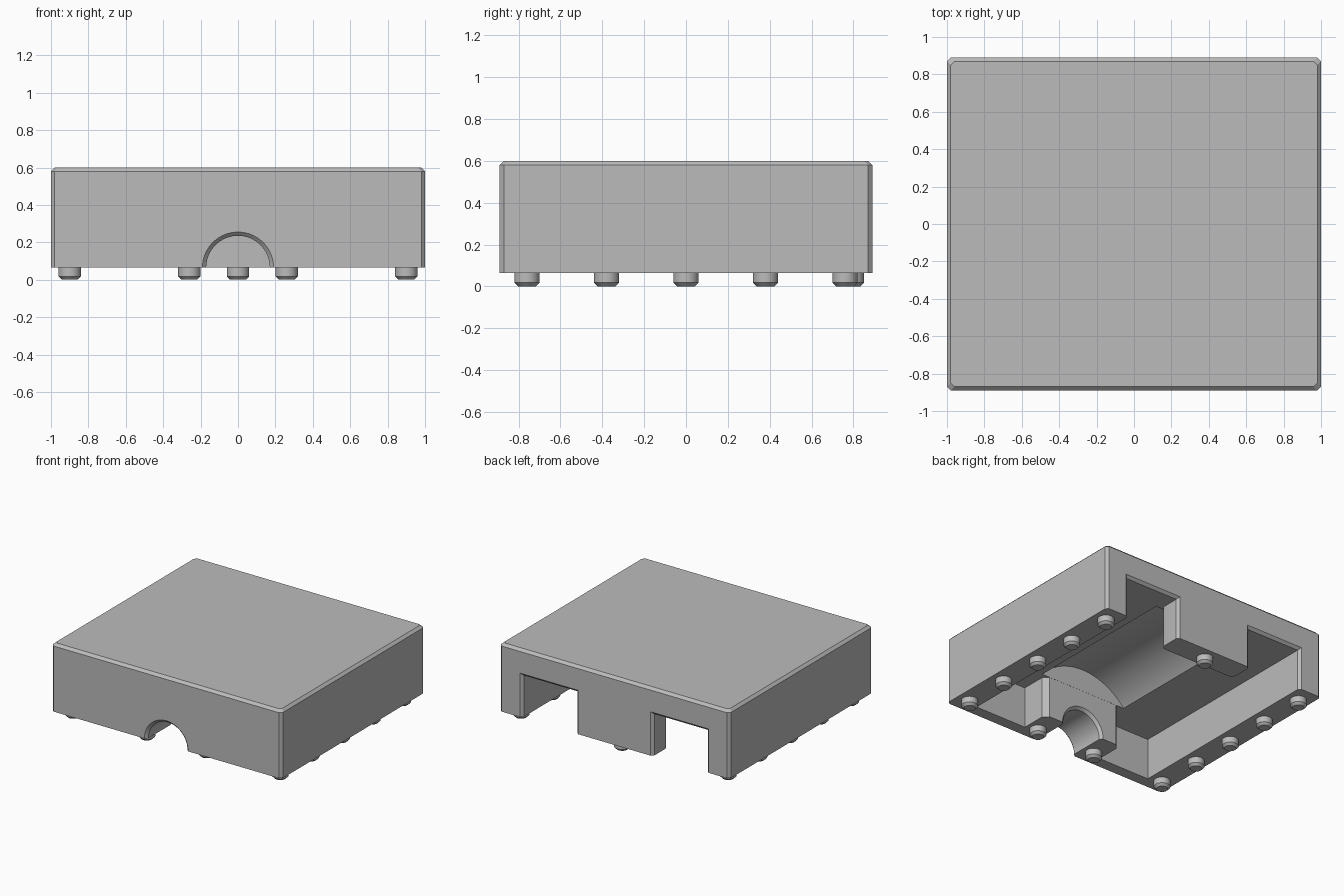
import bpy, bmesh
from math import cos, sin, pi, radians

if "Cube" in bpy.data.objects:
    bpy.data.objects.remove(bpy.data.objects["Cube"])

BASE, TOP, CEILING, BEVEL = 0.065, 0.60, 0.39, 0.02
HALF_X, HALF_Y = 1.0, 0.89

grey = bpy.data.materials.new("mid_grey")
grey.use_nodes = True
COLOUR = (0.5, 0.5, 0.5, 1)
grey.diffuse_color = COLOUR
grey.node_tree.nodes["Principled BSDF"].inputs["Base Color"].default_value = COLOUR


def loft(name, rings):
    """Closed solid through rings that share one point count."""
    bm = bmesh.new()
    loops = [[bm.verts.new(p) for p in ring] for ring in rings]
    n = len(loops[0])
    for a, b in zip(loops, loops[1:]):
        for i in range(n):
            j = (i + 1) % n
            bm.faces.new((a[i], a[j], b[j], b[i]))
    bm.faces.new(loops[0])
    bm.faces.new(loops[-1])
    bmesh.ops.recalc_face_normals(bm, faces=bm.faces)
    mesh = bpy.data.meshes.new(name)
    bm.to_mesh(mesh)
    bm.free()
    mesh.materials.append(grey)
    obj = bpy.data.objects.new(name, mesh)
    bpy.context.collection.objects.link(obj)
    return obj


def tunnel(name, profile, sides=96):
    """Round bar along y from (y, radius) pairs."""
    turn = [2 * pi * i / sides for i in range(sides)]
    return loft(name, [[(r * cos(t), y, BASE + r * sin(t)) for t in turn]
                       for y, r in profile])


def outline(inset, z):
    """Plan of the block with cut corners."""
    x, y, c = HALF_X - inset, HALF_Y - inset, BEVEL
    return [(x - c, -y, z), (x, -y + c, z), (x, y - c, z), (x - c, y, z),
            (c - x, y, z), (-x, y - c, z), (-x, c - y, z), (c - x, -y, z)]


def smooth(obj):
    bpy.ops.object.select_all(action="DESELECT")
    obj.select_set(True)
    bpy.context.view_layer.objects.active = obj
    bpy.ops.object.shade_smooth_by_angle(angle=radians(30))


# Housing block with bevelled top and uprights
housing = loft("housing", [outline(0, BASE), outline(0, TOP - BEVEL),
                           outline(BEVEL, TOP)])

# Hollow underneath, leaving the front collar and rear tab standing
FRONT, COLLAR, TAB = -0.80, -0.57, 0.70
half = [(0.31, COLLAR), (0.35, COLLAR - 0.04), (0.35, FRONT), (0.80, FRONT),
        (0.80, 1), (0.335, 1)]
half += [(0.295 + 0.04 * cos(a), TAB + 0.04 - 0.04 * sin(a))
         for a in [pi / 8 * i for i in range(5)]]
plan = half + [(-x, y) for x, y in reversed(half)]
cutters = [loft("hollow_cutter", [[(x, y, z) for x, y in plan]
                                  for z in (-0.1, CEILING)])]

# Wide vault and the narrow bore through the front wall
cutters.append(tunnel("vault_cutter", [(COLLAR + 0.001, 0.5), (TAB - 0.001, 0.5)]))
cutters.append(tunnel("bore_cutter", [
    (-HALF_Y - BEVEL, 0.17 + 2 * BEVEL), (-HALF_Y + BEVEL, 0.17),
    (COLLAR - BEVEL, 0.17), (COLLAR + BEVEL, 0.17 + 2 * BEVEL)]))

# Bevelled mouths of the two rear openings
for side in (-1, 1):
    cutters.append(loft("mouth_cutter", [
        [(side * (0.335 - g), y, -0.1), (side * (0.80 + g), y, -0.1),
         (side * (0.80 + g), y, CEILING + g), (side * (0.335 - g), y, CEILING + g)]
        for y, g in ((HALF_Y - BEVEL - 0.001, -0.001),
                     (HALF_Y + BEVEL, 2 * BEVEL))]))

for cutter in cutters:
    cutter.hide_render = True
    cut = housing.modifiers.new(cutter.name, "BOOLEAN")
    cut.operation, cut.solver, cut.object = "DIFFERENCE", "EXACT", cutter
bpy.context.view_layer.update()
carved = housing.evaluated_get(bpy.context.evaluated_depsgraph_get())
housing.data = bpy.data.meshes.new_from_object(carved)
housing.modifiers.clear()
for cutter in cutters:
    bpy.data.objects.remove(cutter)
smooth(housing)

# Locating pegs
spots = [(s * 0.9, 0.38 * k) for s in (-1, 1) for k in range(-2, 3)]
spots += [(-0.26, -0.76), (0.26, -0.76), (0, 0.79)]
for px, py in spots:
    ring = [2 * pi * i / 32 for i in range(32)]
    smooth(loft("peg", [[(px + r * cos(t), py + r * sin(t), z) for t in ring]
                        for z, r in ((0, 0.042), (0.018, 0.06), (BASE + 0.005, 0.06))]))
